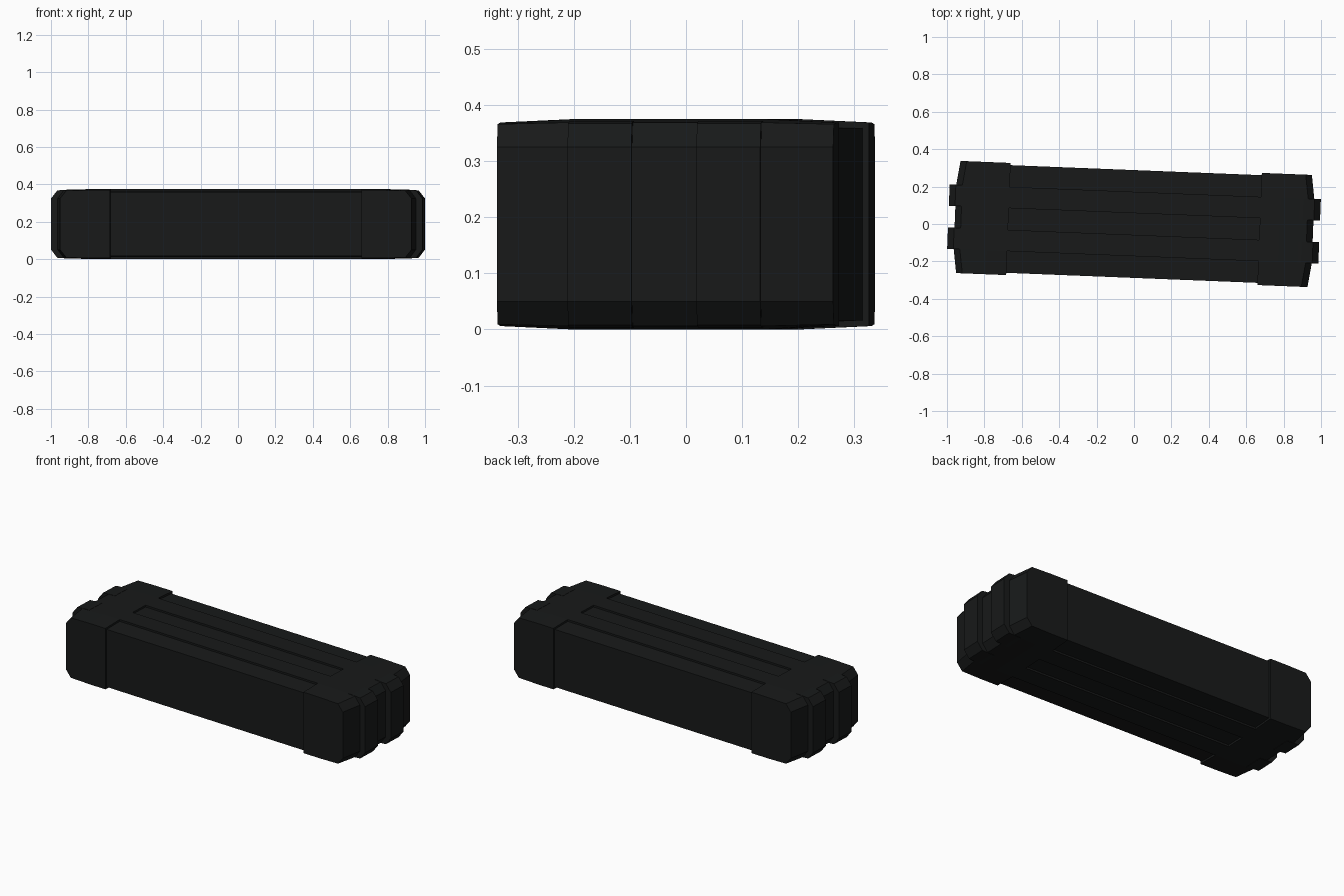
import bpy, bmesh, math

if "Cube" in bpy.data.objects:
    bpy.data.objects.remove(bpy.data.objects["Cube"])

H = 0.375                      # overall height
TILT = math.radians(-2.28)     # whole model is turned slightly about z

mat = bpy.data.materials.new("black_plastic")
mat.diffuse_color = (0.009, 0.010, 0.010, 1)
mat.use_nodes = True
mat.node_tree.nodes["Principled BSDF"].inputs["Base Color"].default_value = mat.diffuse_color


def loft(name, sections):
    """Join (y, xz-profile) cross-sections into one closed, flat-faced solid."""
    bm = bmesh.new()
    rings = [[bm.verts.new((x, y, z)) for x, z in prof] for y, prof in sections]
    n = len(rings[0])
    for a, b in zip(rings, rings[1:]):
        for i in range(n):
            j = (i + 1) % n
            bm.faces.new((a[i], a[j], b[j], b[i]))
    bm.faces.new(rings[0])
    bm.faces.new(rings[-1])
    bmesh.ops.recalc_face_normals(bm, faces=bm.faces)
    me = bpy.data.meshes.new(name)
    bm.to_mesh(me)
    bm.free()
    me.materials.append(mat)
    ob = bpy.data.objects.new(name, me)
    bpy.context.collection.objects.link(ob)
    ob.rotation_euler.z = TILT
    return ob


def box_profile(half_x, inset):
    return [(-half_x, inset), (half_x, inset),
            (half_x, H - inset), (-half_x, H - inset)]


def end_profile(side, inner, crease, end, inset):
    """Slightly sloping top and bottom with a chamfered outer end."""
    low = [(inner, inset), (crease, inset),
           (end - 0.033, inset * 0.5 + 0.006), (end, 0.05)]
    return [(side * x, z) for x, z in low + [(x, H - z) for x, z in reversed(low)]]


# recessed central body
loft("body", [(y, box_profile(0.80, i)) for y, i in
              ((-0.288, 0.016), (-0.172, 0.011), (0.172, 0.011), (0.288, 0.016))])

for row, s in (("front", -1), ("back", 1)):
    # raised strips on top and bottom, flush with the end caps
    loft(row + "_rib", [(s * y, box_profile(0.675, 0)) for y in (0.058, 0.172)])

for end, side in (("left", -1), ("right", 1)):
    # end cap, tapering toward its corners
    loft(end + "_cap", [(y, end_profile(side, 0.672, 0.78, x, i)) for y, x, i in
                        ((-0.30, 0.94, 0.006), (-0.172, 0.958, 0),
                         (0.172, 0.958, 0), (0.30, 0.94, 0.006))])
    # pads standing out from the end cap
    for row, s in (("front", -1), ("back", 1)):
        loft(f"{end}_{row}_pad",
             [(s * y, end_profile(side, 0.88, 0.90, 0.993, 0.003))
              for y in (0.058, 0.172)])
